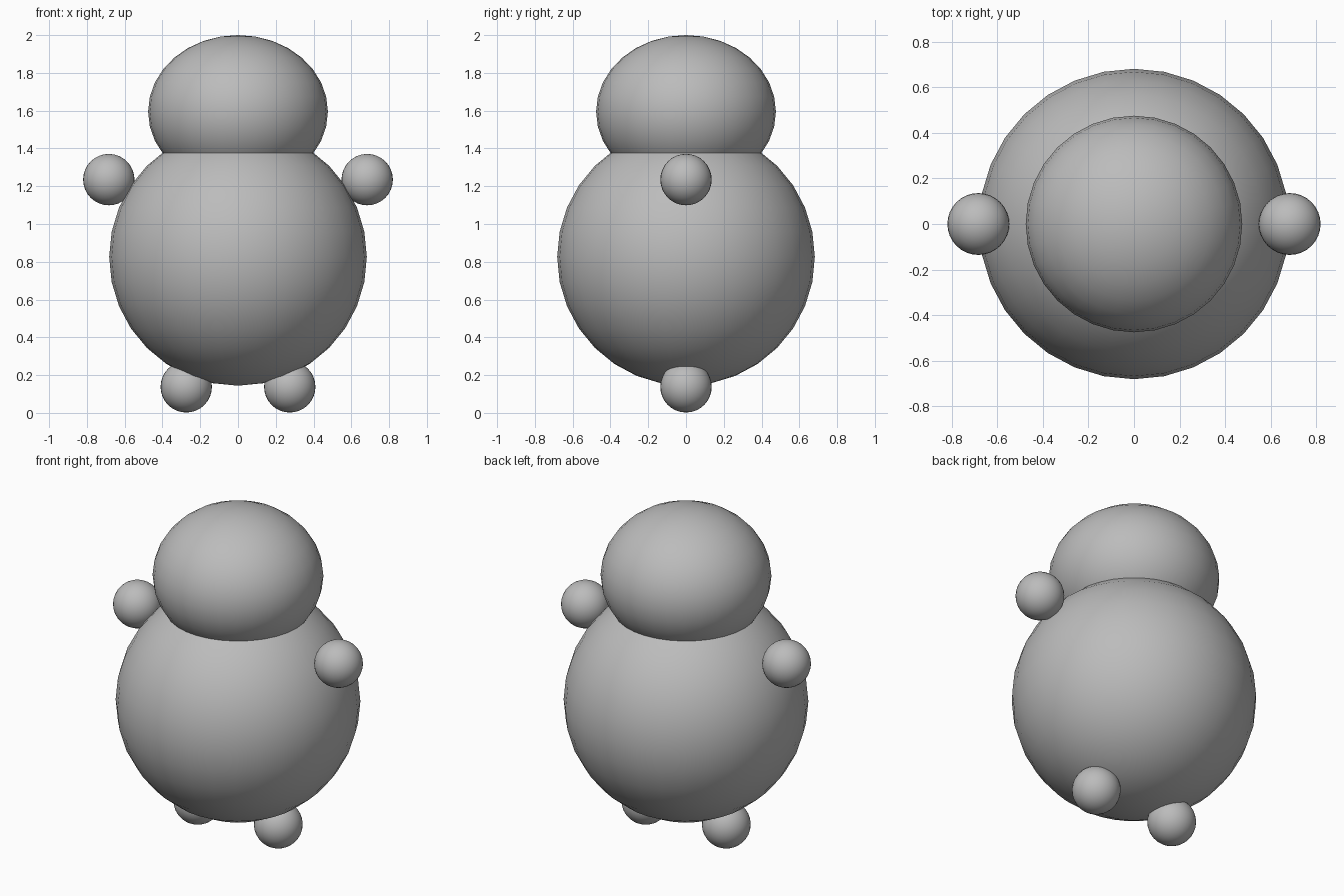
import bpy

cube = bpy.data.objects.get("Cube")
if cube:
    bpy.data.objects.remove(cube, do_unlink=True)

# Single plain grey
grey = bpy.data.materials.new("plain_grey")
grey.use_nodes = True
colour = (0.5, 0.5, 0.5, 1)
grey.diffuse_color = colour
grey.node_tree.nodes["Principled BSDF"].inputs["Base Color"].default_value = colour


def ball(name, location, radius, height_scale=1.0):
    """Smooth round part, optionally squashed along z."""
    bpy.ops.mesh.primitive_uv_sphere_add(
        segments=32, ring_count=16, radius=radius, location=location)
    part = bpy.context.object
    part.name = name
    part.scale.z = height_scale
    bpy.ops.object.transform_apply(location=False, rotation=False, scale=True)
    bpy.ops.object.shade_smooth()
    part.data.materials.append(grey)
    return part


# Body and flattened head
ball("body", (0, 0, 0.826), 0.682)
ball("head", (0, 0, 1.595), 0.476, 0.851)

# Hands and feet, one pair each
for side, sign in (("left", 1), ("right", -1)):
    ball(side + "_hand", (sign * 0.684, 0, 1.235), 0.136)
    ball(side + "_foot", (sign * 0.274, 0, 0.138), 0.136)
